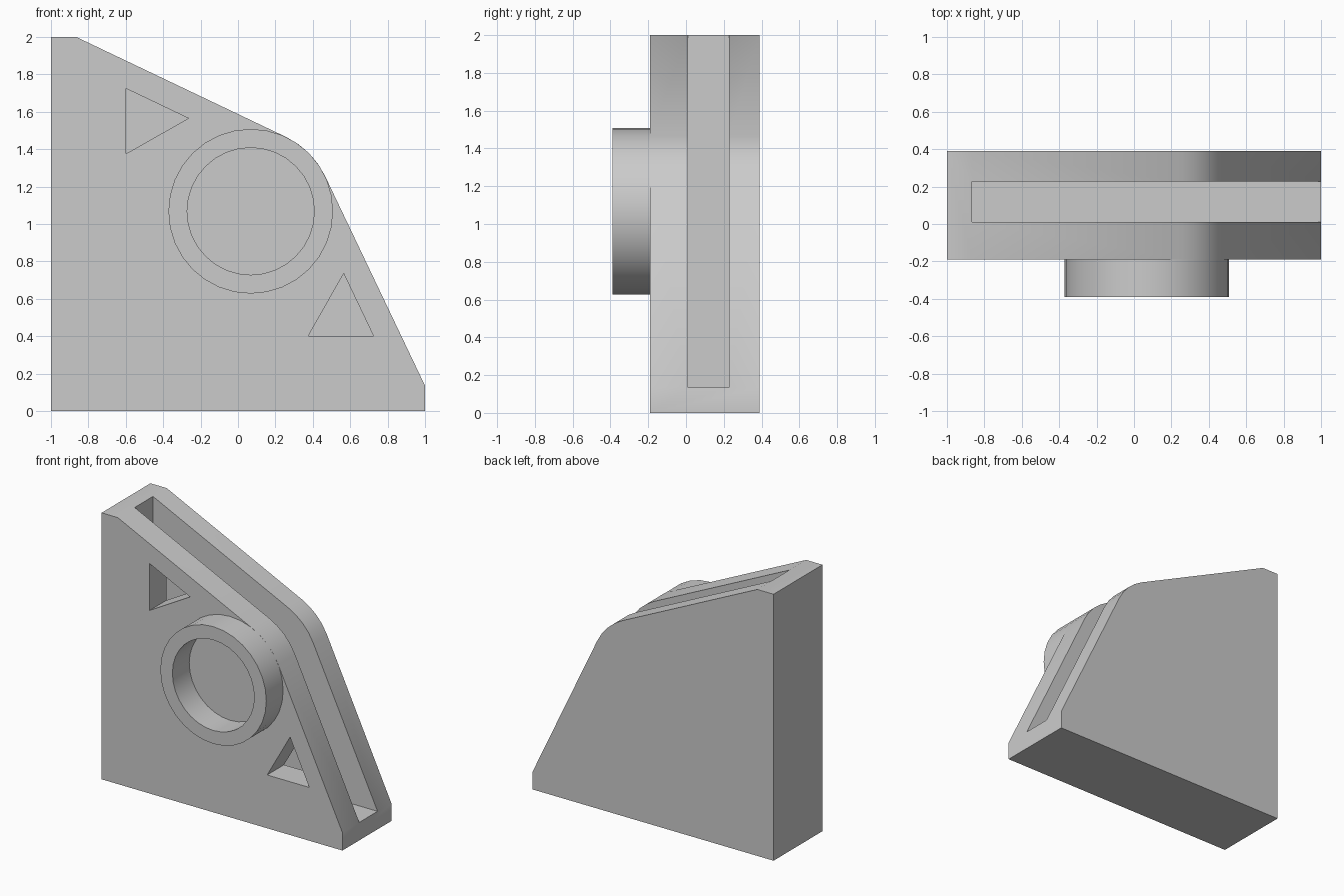
import bpy, bmesh, math

if "Cube" in bpy.data.objects:
    bpy.data.objects.remove(bpy.data.objects["Cube"])

C = 1.068            # boss centre height (its x is C - 1)
R_OUT, R_IN = 0.44, 0.34

grey = bpy.data.materials.new("warm_grey")
grey.diffuse_color = (0.6, 0.6, 0.6, 1)
grey.use_nodes = True
grey.node_tree.nodes["Principled BSDF"].inputs["Base Color"].default_value = grey.diffuse_color


def mesh_object(name, bm):
    bmesh.ops.recalc_face_normals(bm, faces=bm.faces)
    me = bpy.data.meshes.new(name)
    bm.to_mesh(me)
    bm.free()
    ob = bpy.data.objects.new(name, me)
    me.materials.append(grey)
    bpy.context.collection.objects.link(ob)
    return ob


def prism(name, profile, y0, y1):
    """Extrude an (x, z) outline from y0 to y1."""
    bm = bmesh.new()
    face = bm.faces.new([bm.verts.new((x, y0, z)) for x, z in profile])
    ext = bmesh.ops.extrude_face_region(bm, geom=[face])["geom"]
    verts = [v for v in ext if isinstance(v, bmesh.types.BMVert)]
    bmesh.ops.translate(bm, verts=verts, vec=(0, y1 - y0, 0))
    return mesh_object(name, bm)


def select(ob):
    bpy.ops.object.select_all(action='DESELECT')
    ob.select_set(True)
    bpy.context.view_layer.objects.active = ob


def cut(ob, cutter):
    mod = ob.modifiers.new("cut", 'BOOLEAN')
    mod.operation = 'DIFFERENCE'
    mod.solver = 'EXACT'
    mod.object = cutter
    select(ob)
    bpy.ops.object.modifier_apply(modifier=mod.name)
    bpy.data.objects.remove(cutter)


# Corner block: square with sloped sides meeting in an arc around the boss
a0, a1, steps = math.radians(25.4), math.radians(64.6), 4
arc = [(C - 1 + R_OUT * math.cos(a0 + (a1 - a0) * i / steps),
        C + R_OUT * math.sin(a0 + (a1 - a0) * i / steps)) for i in range(steps + 1)]
block = prism("corner_block",
              [(-1, 0), (1, 0), (1, 0.135)] + arc + [(-0.865, 2), (-1, 2)],
              -0.19, 0.39)

# Deep slot open along the sloped sides
cut(block, prism("slot_cutter",
                 [(-0.865, 0.135), (1.5, 0.135), (1.5, 2.5), (-0.865, 2.5)],
                 0.01, 0.227))

# Triangular windows, mirrored across the diagonal, opening into the slot
tri = [(0.375, 0.4), (0.725, 0.4), (0.565, 0.735)]
for outline in (tri, [(z - 1, x + 1) for x, z in tri]):
    cut(block, prism("window_cutter", outline, -0.4, 0.1))

# Ring boss standing on the front face
bm = bmesh.new()
n = 32
loops = [[bm.verts.new((C - 1 + r * math.cos(2 * math.pi * i / n), y,
                        C + r * math.sin(2 * math.pi * i / n))) for i in range(n)]
         for r, y in ((R_OUT, -0.19), (R_OUT, -0.39), (R_IN, -0.39), (R_IN, -0.19))]
for lo, hi in zip(loops, loops[1:] + loops[:1]):
    for i in range(n):
        j = (i + 1) % n
        bm.faces.new((lo[i], lo[j], hi[j], hi[i]))
ring = mesh_object("ring_boss", bm)

for ob in (block, ring):
    select(ob)
    bpy.ops.object.shade_smooth_by_angle(angle=math.radians(30))
